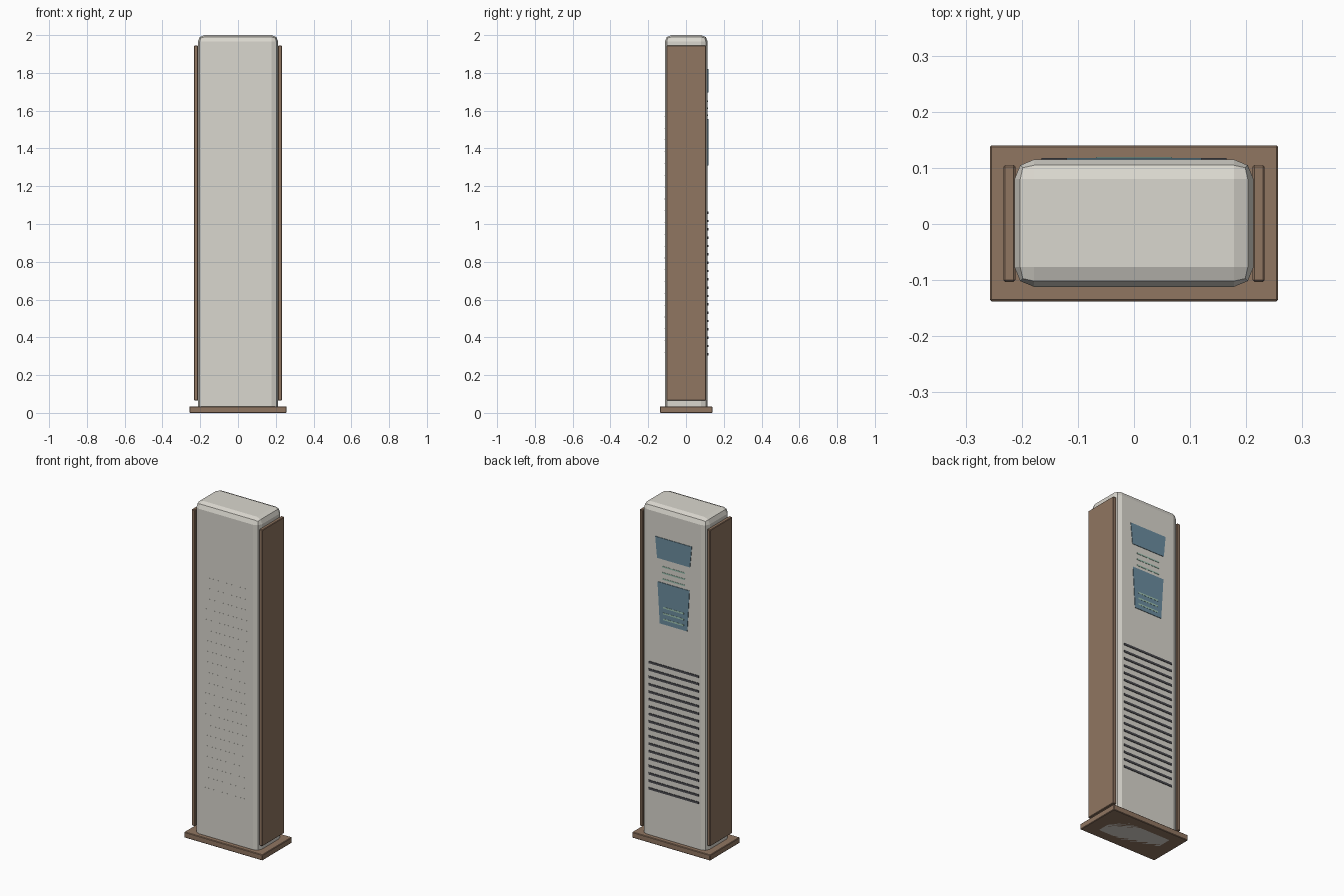
import bpy, bmesh

if "Cube" in bpy.data.objects:
    bpy.data.objects.remove(bpy.data.objects["Cube"])


def mat(name, r, g, b):
    m = bpy.data.materials.new(name)
    m.diffuse_color = (r, g, b, 1)
    m.use_nodes = True
    m.node_tree.nodes["Principled BSDF"].inputs["Base Color"].default_value = m.diffuse_color
    return m


CREAM = mat("cream", 0.70, 0.68, 0.62)
WOOD = mat("wood", 0.28, 0.18, 0.12)
GLASS = mat("glass_blue", 0.15, 0.27, 0.35)
DARK = mat("dark_grey", 0.07, 0.07, 0.08)
GREEN = mat("pale_green", 0.35, 0.55, 0.45)


def block(name, lo, hi, material, bevel=0.0, segments=1, taper=1.0):
    """Box between two corners; taper scales the lower edge in x."""
    bm = bmesh.new()
    bmesh.ops.create_cube(bm, size=1)
    for v in bm.verts:
        low = v.co.z < 0
        for i in range(3):
            v.co[i] = lo[i] + (v.co[i] + 0.5) * (hi[i] - lo[i])
        if low:
            v.co.x *= taper
    if bevel:
        bmesh.ops.bevel(bm, geom=bm.edges[:], offset=bevel, segments=segments,
                        profile=0.5, affect='EDGES')
    me = bpy.data.meshes.new(name)
    bm.to_mesh(me)
    bm.free()
    me.materials.append(material)
    ob = bpy.data.objects.new(name, me)
    bpy.context.collection.objects.link(ob)
    return ob


def bars(name, half, y0, y1, z_top, z_bottom, count, thick, material):
    """Evenly spaced horizontal bars."""
    for i in range(count):
        z = z_top + (z_bottom - z_top) * i / (count - 1)
        block(f"{name}_{i + 1}", (-half, y0, z - thick / 2),
              (half, y1, z + thick / 2), material)


# Cabinet with rounded edges, standing through the plinth
block("cabinet", (-0.213, -0.112, 0), (0.213, 0.115, 2.0), CREAM, 0.035, 2)

# Plinth
block("plinth", (-0.257, -0.138, 0), (0.257, 0.14, 0.034), WOOD, 0.003)

# Side panels
for side, x in (("left", -0.222), ("right", 0.222)):
    block(f"{side}_side_panel", (x - 0.0105, -0.103, 0.065),
          (x + 0.0105, 0.105, 1.945), WOOD, 0.003)

# Fine seams on the front
bars("front_seam", 0.137, -0.1125, -0.108, 1.57, 0.32, 21, 0.003, CREAM)

# Rear displays, slightly narrower at the bottom
block("upper_display", (-0.12, 0.110, 1.695), (0.12, 0.118, 1.82), GLASS, taper=0.9)
block("lower_display", (-0.105, 0.110, 1.31), (0.105, 0.118, 1.555), GLASS, taper=0.86)

# Indicator strips between and on the displays
bars("indicator_strip", 0.075, 0.110, 0.1165, 1.65, 1.577, 3, 0.008, GREEN)
bars("display_strip", 0.068, 0.112, 0.119, 1.41, 1.34, 3, 0.009, GREEN)

# Rear vent slats
bars("vent_slat", 0.165, 0.108, 0.118, 1.06, 0.31, 18, 0.013, DARK)
